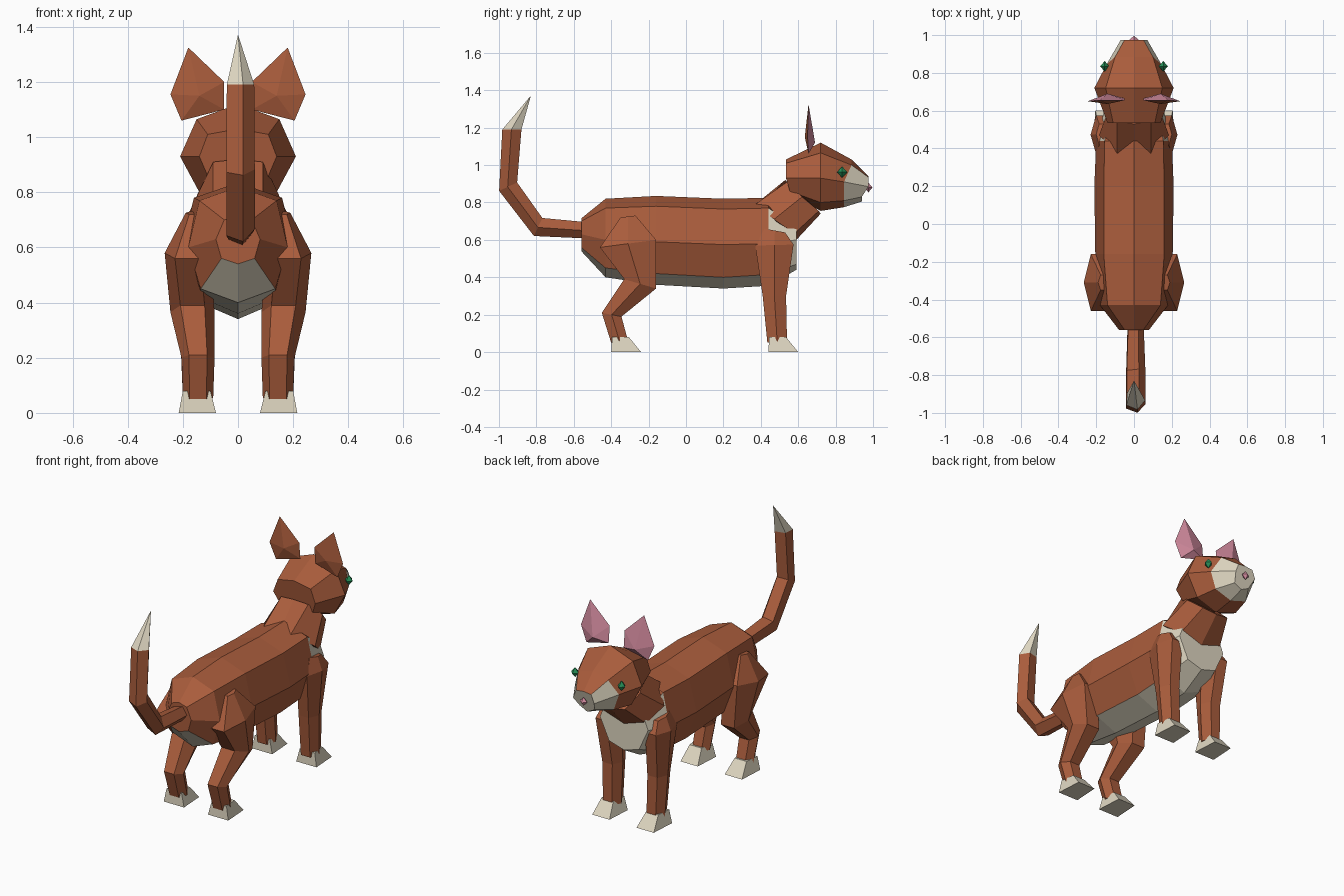
import bpy, bmesh, math
from mathutils import Vector

if "Cube" in bpy.data.objects:
    bpy.data.objects.remove(bpy.data.objects["Cube"])


def material(name, rgb):
    m = bpy.data.materials.new(name)
    m.diffuse_color = (*rgb, 1)
    m.use_nodes = True
    m.node_tree.nodes["Principled BSDF"].inputs["Base Color"].default_value = m.diffuse_color
    return m


FUR = material("rust_fur", (0.40, 0.108, 0.045))
CREAM = material("cream_fur", (0.73, 0.67, 0.53))
PINK = material("pink_skin", (0.68, 0.27, 0.36))
GREEN = material("green_eye", (0.02, 0.28, 0.10))


def finish(name, bm, mats):
    bmesh.ops.recalc_face_normals(bm, faces=bm.faces)
    me = bpy.data.meshes.new(name)
    bm.to_mesh(me)
    bm.free()
    for m in mats:
        me.materials.append(m)
    ob = bpy.data.objects.new(name, me)
    bpy.context.collection.objects.link(ob)
    return ob


def loft(name, rings, mats=(FUR,), rule=lambda seg, side: 0):
    """Skin rings of equal size; rule picks the material, side -1 is an end cap."""
    bm = bmesh.new()
    vs = [[bm.verts.new(p) for p in r] for r in rings]
    n = len(rings[0])
    for s in range(len(rings) - 1):
        for i in range(n):
            j = (i + 1) % n
            f = bm.faces.new((vs[s][i], vs[s][j], vs[s + 1][j], vs[s + 1][i]))
            f.material_index = rule(s, i)
    for s in (0, len(rings) - 1):
        bm.faces.new(vs[s]).material_index = rule(s, -1)
    return finish(name, bm, mats)


def mirror_ring(half):
    """Top-to-bottom half outline becomes a closed symmetric ring."""
    return [Vector(p) for p in half] + [Vector((-x, y, z)) for x, y, z in half[-2:0:-1]]


def section(y, top, w1, z1, w2, z2, w3, z3, bottom):
    return mirror_ring([(0, y, top), (w1, y, z1), (w2, y, z2), (w3, y, z3), (0, y, bottom)])


# Body with cream belly and chest
body = [section(*s) for s in (
    (-0.56, 0.715, 0.05, 0.70, 0.08, 0.63, 0.06, 0.56, 0.54),
    (-0.43, 0.82, 0.14, 0.77, 0.18, 0.60, 0.135, 0.45, 0.40),
    (-0.16, 0.835, 0.16, 0.78, 0.205, 0.59, 0.14, 0.42, 0.36),
    (0.20, 0.82, 0.16, 0.765, 0.21, 0.575, 0.14, 0.40, 0.34),
    (0.44, 0.825, 0.155, 0.77, 0.20, 0.58, 0.14, 0.415, 0.355),
    (0.59, 0.64, 0.13, 0.675, 0.16, 0.60, 0.10, 0.47, 0.44))]
loft("body", body, (FUR, CREAM),
     lambda s, i: 1 if i in (3, 4) or (s == 4 and i not in (0, 7)) or (s == 5) else 0)

# Neck
loft("neck", [
    mirror_ring([(0, 0.42, 0.80), (0.09, 0.37, 0.79), (0.185, 0.47, 0.71),
                 (0.14, 0.58, 0.635), (0, 0.59, 0.60)]),
    mirror_ring([(0, 0.53, 0.92), (0.09, 0.54, 0.91), (0.13, 0.62, 0.83),
                 (0.09, 0.71, 0.755), (0, 0.72, 0.74)])])

# Head with cream muzzle
head = [section(*s) for s in (
    (0.535, 1.03, 0.11, 1.01, 0.14, 0.93, 0.11, 0.86, 0.85),
    (0.72, 1.12, 0.15, 1.065, 0.21, 0.93, 0.14, 0.80, 0.755),
    (0.885, 1.03, 0.10, 1.00, 0.145, 0.91, 0.11, 0.81, 0.775),
    (0.975, 0.94, 0.05, 0.935, 0.07, 0.885, 0.05, 0.83, 0.805))]
for p in head[2]:
    p.y -= 0.04 * (p.z < 0.95)
for p in head[3]:
    p.y -= 0.035 * (p.z < 0.85)
for p in head[0]:
    p.y += 0.02 * (p.z < 0.9)
loft("head", head, (FUR, CREAM),
     lambda s, i: 1 if (s == 2 and i not in (0, 7)) or s == 3 else 0)


# Eyes and nose
def gem(name, center, size, mat):
    bm = bmesh.new()
    c = Vector(center)
    tips = {}
    for a in range(3):
        for s in (-1, 1):
            v = c.copy()
            v[a] += s * size[a]
            tips[a, s] = bm.verts.new(v)
    for sx in (-1, 1):
        for sy in (-1, 1):
            for sz in (-1, 1):
                bm.faces.new((tips[0, sx], tips[1, sy], tips[2, sz]))
    finish(name, bm, (mat,))


gem("nose", (0, 0.975, 0.88), (0.024, 0.022, 0.026), PINK)

# Tail path: y, z, radius, and slant of the section plane in the yz plane
tail = []
for y, z, r, tilt in ((-0.50, 0.65, 0.045, 0), (-0.79, 0.67, 0.056, -25),
                      (-0.95, 0.885, 0.056, -65), (-0.93, 1.19, 0.054, -92)):
    t = math.radians(tilt)
    ring = []
    for k in range(5):
        a = math.tau * k / 5 - math.pi / 2 + 0.25
        u = r * math.sin(a)
        ring.append(Vector((0.005 + r * math.cos(a), y - u * math.sin(t), z + u * math.cos(t))))
    tail.append(ring)
for ring in tail[3:]:
    for p in ring:
        p.z = 1.19
loft("tail", tail)
loft("tail_tip", [tail[3], [Vector((0, -0.83, 1.37)) + (p - Vector((0, -0.93, 1.19))) * 0.01
                            for p in tail[3]]], (CREAM,))


def leg_ring(s, x0, x1, yb, yf, zb, zf):
    """Hexagon with ridges on the inner and outer sides and flat front and back."""
    cx, hx = (x0 + x1) / 2, (x1 - x0) / 2
    pts = []
    for ux, t in ((1, 0.5), (0.55, 1), (-0.55, 1), (-1, 0.5), (-0.55, 0), (0.55, 0)):
        pts.append(Vector((s * (cx + ux * hx), yb + (yf - yb) * t, zb + (zf - zb) * t)))
    return pts


HIND = ((0.13, 0.19, -0.35, -0.27, 0.72, 0.73), (0.10, 0.266, -0.46, -0.16, 0.56, 0.60),
        (0.085, 0.245, -0.33, -0.16, 0.39, 0.34), (0.085, 0.205, -0.45, -0.345, 0.21, 0.19),
        (0.09, 0.20, -0.40, -0.31, 0.05, 0.06))
FORE = ((0.13, 0.20, 0.42, 0.53, 0.66, 0.64), (0.10, 0.23, 0.37, 0.575, 0.57, 0.575),
        (0.09, 0.21, 0.41, 0.535, 0.30, 0.30), (0.09, 0.20, 0.435, 0.54, 0.05, 0.06))

for s, side in ((-1, "left"), (1, "right")):
    gem("eye_" + side, (s * 0.155, 0.835, 0.962), (0.024, 0.028, 0.03), GREEN)

    # Legs and paws
    for name, rows, y in (("hind", HIND, -0.40), ("front", FORE, 0.44)):
        loft(f"{name}_leg_{side}", [leg_ring(s, *r) for r in rows])
        base = [(0.08, 0), (0.215, 0), (0.205, 0.16), (0.09, 0.16)]
        top = [(0.10, 0.005), (0.20, 0.005), (0.19, 0.095), (0.11, 0.095)]
        loft(f"{name}_paw_{side}", [[(s * a, y + b, 0) for a, b in base],
                                    [(s * a, y + b, 0.08) for a, b in top]], (CREAM,))

    # Ear: thin faceted leaf, fur behind and pink in front
    bm = bmesh.new()
    rim = [bm.verts.new((s * x, y, z)) for x, y, z in (
        (0.18, 0.655, 1.325), (0.05, 0.655, 1.20), (0.05, 0.665, 1.10),
        (0.205, 0.655, 1.06), (0.245, 0.65, 1.155))]
    back = bm.verts.new((s * 0.14, 0.635, 1.15))
    front = bm.verts.new((s * 0.14, 0.69, 1.12))
    for i in range(5):
        a, b = rim[i], rim[(i + 1) % 5]
        bm.faces.new((a, b, back))
        bm.faces.new((b, a, front)).material_index = 1
    finish("ear_" + side, bm, (FUR, PINK))
